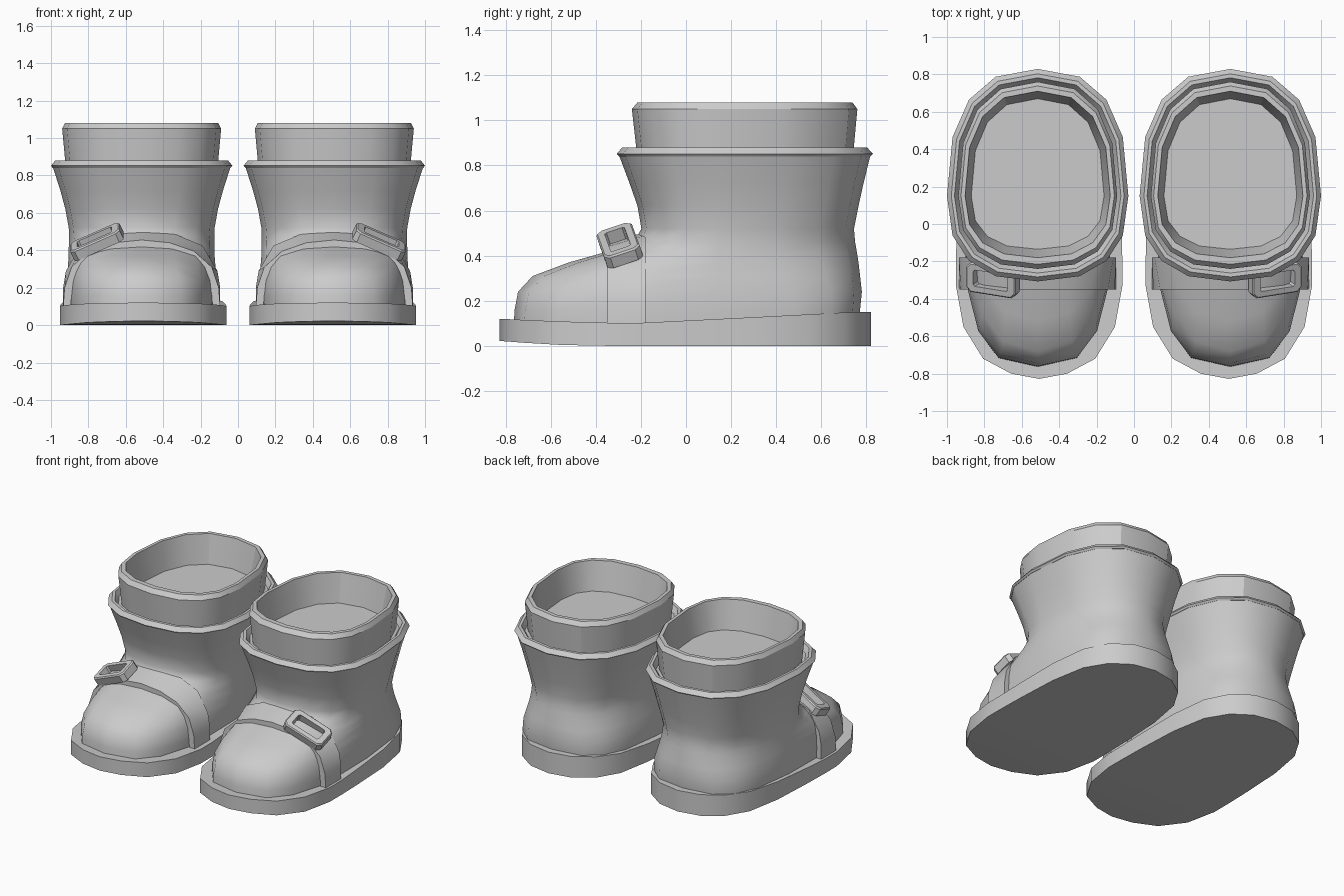
import bpy, bmesh, math
from mathutils import Vector

if "Cube" in bpy.data.objects:
    bpy.data.objects.remove(bpy.data.objects["Cube"])

CX = 0.515          # centre of each boot
YC = 0.15           # widest point of the ankle
SEG = 16

grey = bpy.data.materials.new("grey")
grey.diffuse_color = (0.6, 0.6, 0.6, 1)
grey.use_nodes = True
grey.node_tree.nodes["Principled BSDF"].inputs["Base Color"].default_value = grey.diffuse_color


def loft(name, side, rings, cap=True, closed=False, angle=35):
    """Skin a list of rings, placed on the boot at the given side."""
    bm = bmesh.new()
    loops = [[bm.verts.new((side * (CX + x), y, z)) for x, y, z in r] for r in rings]
    n = len(loops[0])
    pairs = list(zip(loops, loops[1:]))
    if closed:
        pairs.append((loops[-1], loops[0]))
    for a, b in pairs:
        for i in range(n):
            j = (i + 1) % n
            bm.faces.new((a[i], a[j], b[j], b[i]))
    if cap and not closed:
        bm.faces.new(loops[0])
        bm.faces.new(loops[-1])
    bmesh.ops.remove_doubles(bm, verts=bm.verts, dist=0.0005)
    bmesh.ops.recalc_face_normals(bm, faces=bm.faces)
    for f in bm.faces:
        f.smooth = True
    for e in bm.edges:
        e.smooth = e.calc_face_angle(0) < math.radians(angle)
    me = bpy.data.meshes.new(name)
    bm.to_mesh(me)
    bm.free()
    me.materials.append(grey)
    bpy.context.collection.objects.link(bpy.data.objects.new(name, me))


def oval(hw, front, back, z, n=2.5):
    """Horizontal rounded ring from its half width and front/back reach."""
    pts = []
    for i in range(SEG):
        a = 2 * math.pi * i / SEG
        c, s = math.cos(a), math.sin(a)
        x = hw * math.copysign(abs(c) ** (2 / n), c)
        reach = (back - YC) if s > 0 else (YC - front)
        pts.append((x, YC + reach * math.copysign(abs(s) ** (2 / n), s), z))
    return pts


# half width, front, back, height, squareness
BODY = [(.395, -.765, .765, .08, 3), (.40, -.76, .772, .16, 3),
        (.40, -.745, .78, .24, 2.8), (.395, -.68, .772, .31, 2.5),
        (.39, -.52, .765, .37, 2.3), (.39, -.36, .758, .415, 2.2),
        (.388, -.23, .75, .46, 2.2), (.39, -.198, .745, .52, 2.4),
        (.408, -.215, .765, .62, 2.5), (.435, -.25, .787, .72, 2.5),
        (.475, -.297, .818, .845, 2.5)]
COLLAR = [(.44, -.26, .78, .84), (.475, -.297, .818, .84), (.485, -.307, .829, .852),
          (.462, -.283, .803, .88), (.445, -.262, .782, .88), (.41, -.22, .745, .82)]
LINER = [(.402, -.212, .737, .80), (.425, -.24, .76, 1.05), (.41, -.215, .738, 1.08),
         (.388, -.18, .71, 1.08), (.355, -.135, .67, .88)]
# y, half width, bottom, top
SOLE = [(-.828, 0, .022, .12), (-.80, .15, .02, .119), (-.72, .30, .014, .115),
        (-.55, .405, .004, .108), (-.33, .445, 0, .102), (-.2, .445, 0, .102),
        (0, .44, 0, .112), (.3, .425, 0, .127), (.55, .38, 0, .14),
        (.70, .29, 0, .148), (.79, .16, 0, .15), (.82, 0, 0, .15)]
# half arches of the strap: x offset, height
ARCH_FRONT = [(.42, .09), (.412, .2), (.375, .31), (.28, .395), (.15, .44), (0, .455)]
ARCH_BACK = [(.42, .09), (.42, .2), (.405, .29), (.325, .425), (.17, .49), (0, .505)]


def full(arch):
    return arch + [(-x, z) for x, z in reversed(arch[:-1])]


def strap_rings():
    rings = []
    for (xf, zf), (xb, zb) in zip(full(ARCH_FRONT), full(ARCH_BACK)):
        rings.append([(xf, -.35, zf), (xb, -.18, zb),
                      (xb * .91, -.18, zb - .04), (xf * .91, -.35, zf - .04)])
    return rings


def buckle_rings():
    """Rectangular frame with clipped corners, tilted onto the strap."""
    centre = Vector((.24, -.295, .447))
    u = Vector((.25, .04, -.11)).normalized()
    v = Vector((0, .15, .05)).normalized()
    w = u.cross(v).normalized()

    def frame(a, b, c, h):
        corners = [(a - c, -b), (a, c - b), (a, b - c), (a - c, b),
                   (c - a, b), (-a, b - c), (-a, c - b), (c - a, -b)]
        return [tuple(centre + u * p + v * q + w * h) for p, q in corners]
    return [frame(.145, .083, .025, -.03), frame(.145, .083, .025, .022),
            frame(.138, .076, .022, .03), frame(.102, .046, .01, .03),
            frame(.102, .046, .01, -.03)]


for side, label in ((1, "right"), (-1, "left")):
    loft(label + "_boot_body", side, [oval(*r) for r in BODY], angle=60)
    loft(label + "_collar", side, [oval(*r) for r in COLLAR], cap=False, closed=True, angle=28)
    loft(label + "_liner", side, [oval(*r) for r in LINER], angle=28)
    loft(label + "_sole", side,
         [[(-w - .008, y, b), (w - .008, y, b), (w - .008, y, t), (-w - .008, y, t)]
          for y, w, b, t in SOLE])
    loft(label + "_strap", side, strap_rings(), angle=40)
    loft(label + "_buckle", side, buckle_rings(), closed=True, angle=30)
